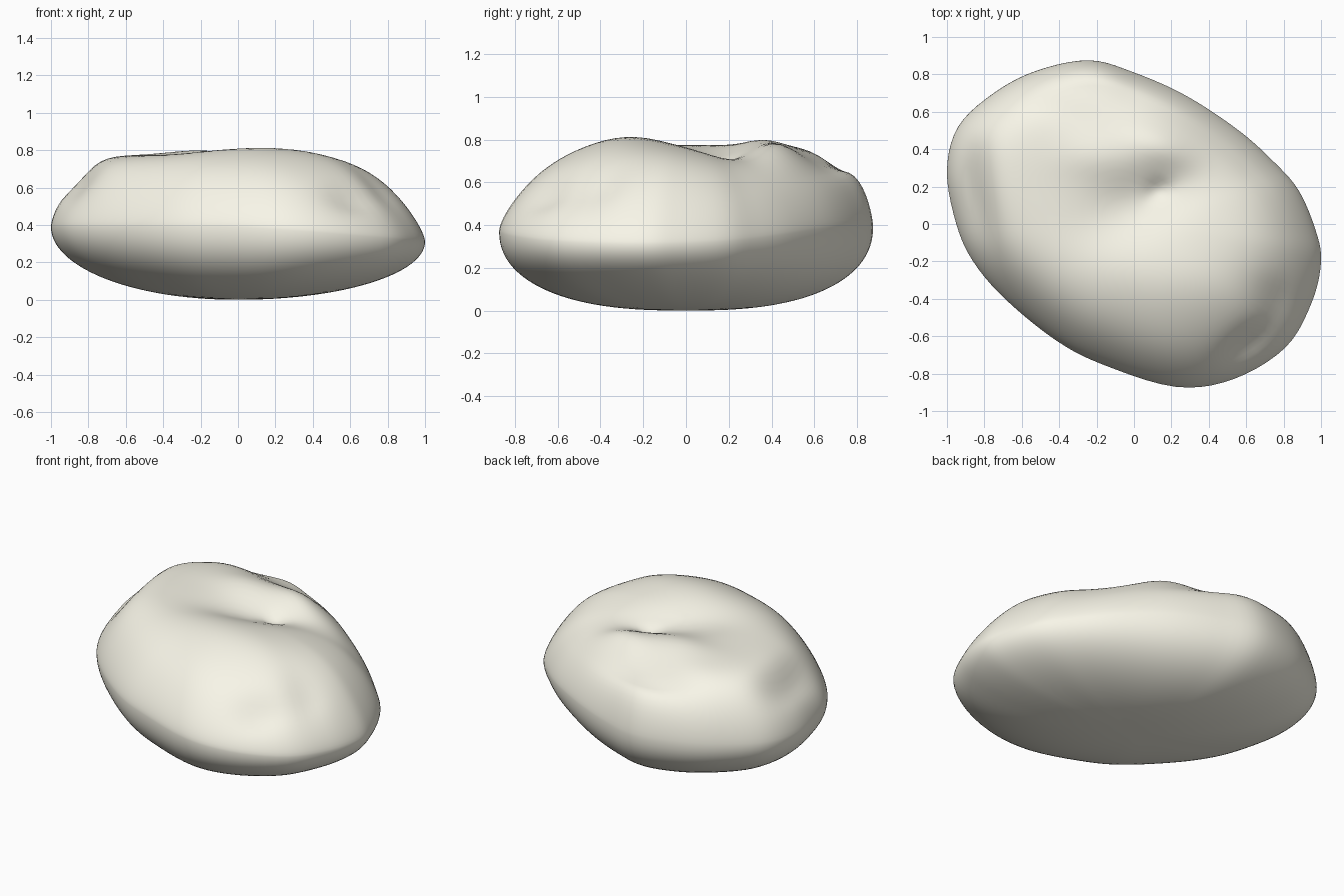
import bpy, bmesh, math
from mathutils import Vector

if "Cube" in bpy.data.objects:
    bpy.data.objects.remove(bpy.data.objects["Cube"])

# Plan outline of the boulder, counter-clockwise
OUTLINE = [(1.0, -0.2), (0.97, -0.03), (0.88, 0.18), (0.75, 0.33), (0.56, 0.5),
           (0.28, 0.685), (0.0, 0.81), (-0.24, 0.875), (-0.52, 0.82), (-0.75, 0.7),
           (-0.94, 0.52), (-1.0, 0.28), (-0.95, 0.0), (-0.86, -0.2), (-0.69, -0.4),
           (-0.42, -0.62), (-0.17, -0.75), (0.22, -0.87), (0.53, -0.83),
           (0.81, -0.66), (0.95, -0.42)]
STEPS = 5      # samples per outline point
RINGS = 28
CROWN = 0.775  # general height of the top

# Bumps and hollows of the top: x, y, height, long radius, short radius, angle
BUMPS = [(0.10, 0.15, -0.065, 0.32, 0.16, 25),
         (0.13, 0.18, -0.03, 0.07, 0.05, 0),
         (0.50, 0.18, -0.03, 0.25, 0.20, 0),
         (0.15, -0.28, 0.04, 0.45, 0.22, -10),
         (-0.2, 0.36, 0.025, 0.22, 0.12, 0),
         (0.13, 0.43, 0.025, 0.18, 0.10, -30),
         (-0.15, 0.66, -0.075, 0.42, 0.14, -15),
         (-0.89, 0.15, -0.11, 0.35, 0.11, 95),
         (0.62, -0.66, -0.06, 0.16, 0.09, 40),
         (0.78, -0.42, -0.03, 0.15, 0.12, -60)]


def spline(points, steps):
    out, n = [], len(points)
    for i in range(n):
        a, b, c, d = (Vector(points[(i + k) % n]) for k in (-1, 0, 1, 2))
        for s in range(steps):
            t = s / steps
            out.append(0.5 * (2 * b + (c - a) * t + (2 * a - 5 * b + 4 * c - d) * t * t
                              + (3 * b - a - 3 * c + d) * t ** 3))
    return out


def bumps(x, y):
    z = 0
    for bx, by, h, ra, rb, ang in BUMPS:
        c, s = math.cos(math.radians(ang)), math.sin(math.radians(ang))
        u, v = (x - bx) * c + (y - by) * s, (y - by) * c - (x - bx) * s
        z += h * math.exp(-(u / ra) ** 2 - (v / rb) ** 2)
    return z


def top_height(x, y, t, rim, ang):
    # Steep wall at the back left, gentler slope at the front right
    steep = max(0, math.cos(ang - math.radians(125))) ** 2
    power = 5 - 0.8 * math.cos(ang + math.radians(45)) + 4 * steep
    base = rim + (0.05 + 0.05 * steep ** 3) * math.sqrt(max(0, 1 - t ** 30))
    f = max(0, 1 - t ** power) ** 1.1
    return base + (CROWN - base) * f + bumps(x, y) * min(1, (1 - t) * 6)


def bottom_height(x, y, t, rim, ang):
    side = math.sin(ang) ** 2
    return rim * (1 - max(0, 1 - t ** (2 + 0.6 * side)) ** (0.5 - 0.05 * side))


outline = spline(OUTLINE, STEPS)
n = len(outline)
bm = bmesh.new()


def ring(t, height):
    verts = []
    for p in outline:
        ang = math.atan2(p.y, p.x)
        rim = 0.39 - 0.08 * max(0, math.cos(ang + 0.2)) ** 2
        x, y = p * t
        verts.append(bm.verts.new((x, y, height(x, y, t, rim, ang))))
    return verts


def bridge(a, b):
    for i in range(n):
        j = (i + 1) % n
        bm.faces.new((a[i], a[j], b[j], b[i]))


def cap(loop, z):
    centre = bm.verts.new((0, 0, z))
    for i in range(n):
        bm.faces.new((loop[i], loop[(i + 1) % n], centre))


# Rings grow closer together toward the rim
radii = [math.sin(math.pi / 2 * k / RINGS) for k in range(1, RINGS)]
rim_loop = ring(1.0, bottom_height)
for height, z in ((top_height, CROWN + bumps(0, 0)), (bottom_height, 0.0)):
    previous = rim_loop
    for t in reversed(radii):
        loop = ring(t, height)
        bridge(previous, loop)
        previous = loop
    cap(previous, z)

bmesh.ops.recalc_face_normals(bm, faces=bm.faces)
mesh = bpy.data.meshes.new("boulder")
bm.to_mesh(mesh)
bm.free()
for poly in mesh.polygons:
    poly.use_smooth = True

# Pale cream stone
stone = bpy.data.materials.new("stone")
stone.diffuse_color = (0.94, 0.92, 0.81, 1)
stone.use_nodes = True
stone.node_tree.nodes["Principled BSDF"].inputs["Base Color"].default_value = stone.diffuse_color
mesh.materials.append(stone)
boulder = bpy.data.objects.new("boulder", mesh)
bpy.context.collection.objects.link(boulder)
